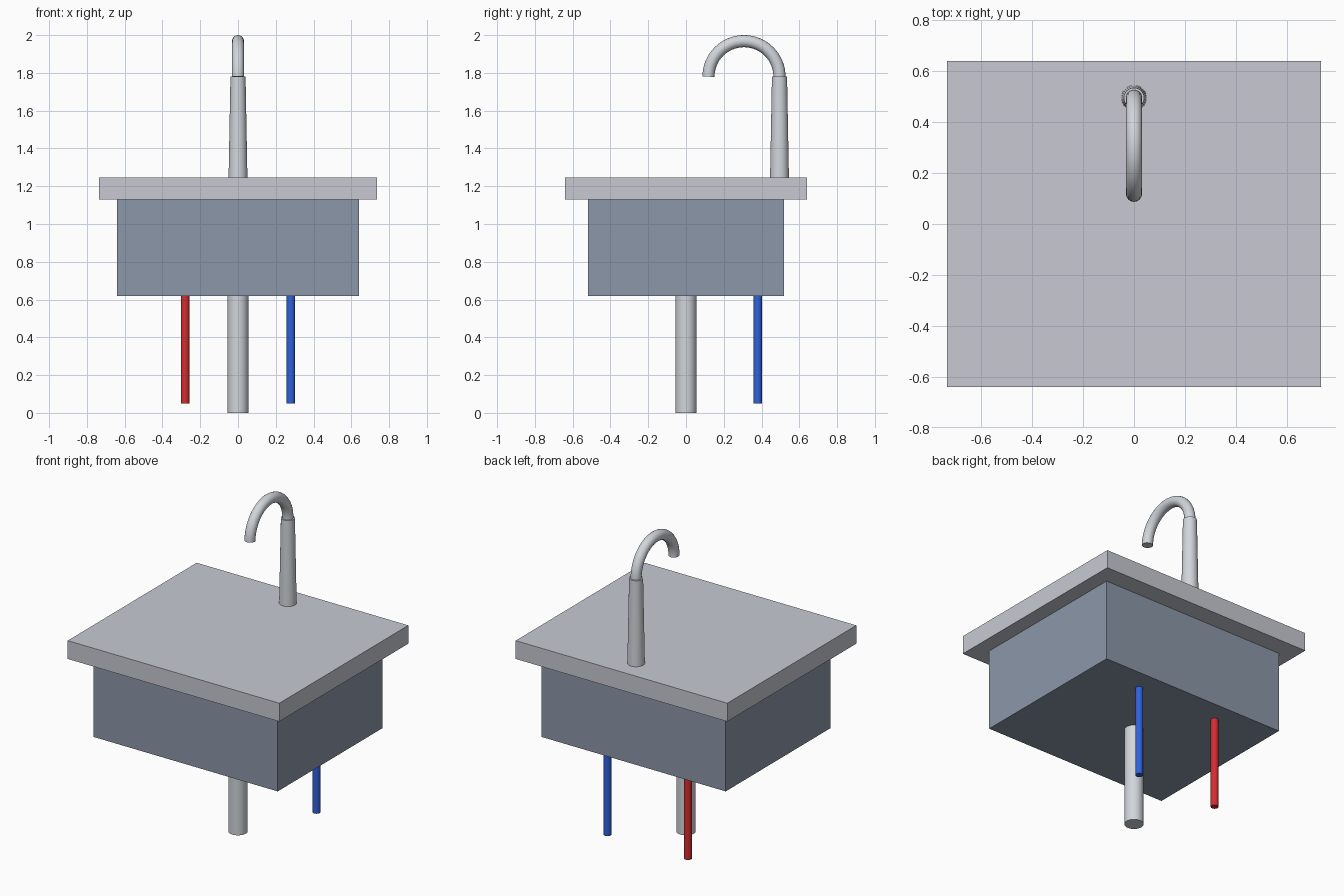
import bpy, math

cube = bpy.data.objects.get("Cube")
if cube:
    bpy.data.objects.remove(cube, do_unlink=True)


def material(name, color):
    mat = bpy.data.materials.new(name)
    mat.use_nodes = True
    mat.diffuse_color = (*color, 1)
    mat.node_tree.nodes["Principled BSDF"].inputs["Base Color"].default_value = (*color, 1)
    return mat


counter_grey = material("counter grey", (0.58, 0.59, 0.65))
basin_slate = material("basin slate", (0.26, 0.31, 0.40))
chrome = material("chrome", (0.64, 0.67, 0.71))
hot_red = material("hot red", (0.66, 0.026, 0.03))
cold_blue = material("cold blue", (0.028, 0.12, 0.70))


def box(name, width, depth, bottom, top, mat):
    bpy.ops.mesh.primitive_cube_add(size=1, location=(0, 0, (bottom + top) / 2))
    obj = bpy.context.object
    obj.name = name
    obj.scale = (width, depth, top - bottom)
    bpy.ops.object.transform_apply(location=False, rotation=False, scale=True)
    obj.data.materials.append(mat)


def pipe(name, x, y, bottom, top, r_bottom, r_top, mat):
    bpy.ops.mesh.primitive_cone_add(vertices=32, radius1=r_bottom, radius2=r_top,
                                    depth=top - bottom,
                                    location=(x, y, (bottom + top) / 2))
    obj = bpy.context.object
    obj.name = name
    obj.data.materials.append(mat)
    bpy.ops.object.shade_smooth_by_angle(angle=math.radians(40))


# Countertop and basin
box("countertop", 1.47, 1.28, 1.13, 1.245, counter_grey)
box("basin", 1.28, 1.04, 0.62, 1.13, basin_slate)

# Plumbing below
pipe("drain_pipe", 0, 0, 0, 0.63, 0.055, 0.055, chrome)
pipe("hot_supply", -0.28, 0.38, 0.05, 0.63, 0.0225, 0.0225, hot_red)
pipe("cold_supply", 0.28, 0.38, 0.05, 0.63, 0.0225, 0.0225, cold_blue)

# Tapered tap column
tap_y, tap_top = 0.495, 1.78
pipe("tap_column", 0, tap_y, 1.24, tap_top, 0.05, 0.04, chrome)

# Half-circle spout
bend, tube, steps = 0.188, 0.032, 32
curve = bpy.data.curves.new("spout", "CURVE")
curve.dimensions = "3D"
curve.bevel_depth = tube
curve.bevel_resolution = 6
curve.use_fill_caps = True
path = curve.splines.new("POLY")
path.points.add(steps)
for i, point in enumerate(path.points):
    a = math.pi * i / steps
    point.co = (0, tap_y - bend + bend * math.cos(a), tap_top + bend * math.sin(a), 1)
spout = bpy.data.objects.new("spout", curve)
bpy.context.collection.objects.link(spout)
curve.materials.append(chrome)
bpy.ops.object.select_all(action="DESELECT")
spout.select_set(True)
bpy.context.view_layer.objects.active = spout
bpy.ops.object.convert(target="MESH")
bpy.ops.object.shade_smooth_by_angle(angle=math.radians(40))
